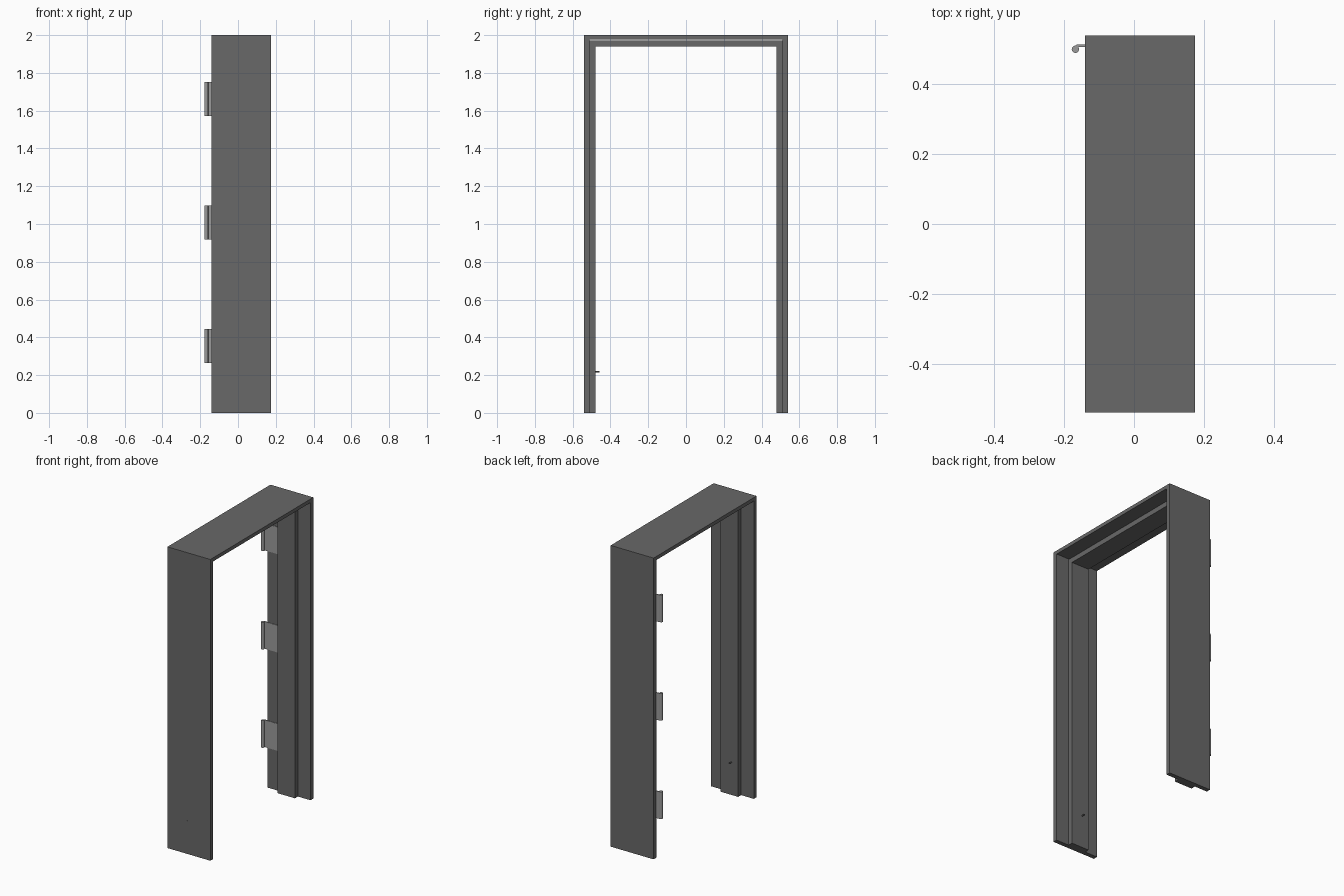
import bpy
import bmesh
import math
from mathutils import Matrix, Vector

cube = bpy.data.objects.get("Cube")
if cube:
    bpy.data.objects.remove(cube, do_unlink=True)


def make_material(name, level):
    mat = bpy.data.materials.new(name)
    mat.use_nodes = True
    colour = (level, level, level, 1)
    mat.diffuse_color = colour
    mat.node_tree.nodes["Principled BSDF"].inputs["Base Color"].default_value = colour
    return mat


frame_grey = make_material("dark grey frame", 0.14)
hinge_grey = make_material("light grey steel", 0.33)


def finish(name, bm, mat):
    mesh = bpy.data.meshes.new(name)
    bm.to_mesh(mesh)
    bm.free()
    mesh.materials.append(mat)
    obj = bpy.data.objects.new(name, mesh)
    bpy.context.collection.objects.link(obj)
    return obj


def box(name, x, y, z, mat):
    """Box spanning the given (low, high) ranges."""
    bm = bmesh.new()
    size = [abs(b - a) for a, b in (x, y, z)]
    mid = Vector([(a + b) / 2 for a, b in (x, y, z)])
    bmesh.ops.create_cube(bm, size=1, matrix=Matrix.Translation(mid) @ Matrix.Diagonal(size + [1]))
    return finish(name, bm, mat)


def rod(name, start, end, radius, mat):
    """Round bar between two points."""
    start, end = Vector(start), Vector(end)
    axis = end - start
    turn = Vector((0, 0, 1)).rotation_difference(axis).to_matrix().to_4x4()
    bm = bmesh.new()
    bmesh.ops.create_cone(bm, cap_ends=True, segments=20, radius1=radius, radius2=radius,
                          depth=axis.length, matrix=Matrix.Translation((start + end) / 2) @ turn)
    for face in bm.faces:
        face.smooth = len(face.verts) == 4
    for edge in bm.edges:
        edge.smooth = edge.calc_face_angle(0) < math.radians(40)
    return finish(name, bm, mat)


# Shared dimensions
depth = (-0.14, 0.175)
stop_depth = (-0.047, 0.082)
outer, rabbet, opening = 0.54, 0.511, 0.48
head_bottom, stop_top, stop_bottom = 1.976, 1.972, 1.939

# Side jambs, each with a raised stop along the middle
for side, sign in (("front", -1), ("back", 1)):
    box(side + "_jamb", depth, (sign * rabbet, sign * outer), (0, head_bottom), frame_grey)
    box(side + "_stop", stop_depth, (sign * opening, sign * rabbet), (0, stop_bottom), frame_grey)

# Head across the top, with its stop just below
box("head", depth, (-outer, outer), (head_bottom, 2), frame_grey)
box("head_stop", stop_depth, (-rabbet, rabbet), (stop_bottom, stop_top), frame_grey)

# Hinges on the back jamb
for place, z in (("lower", 0.355), ("middle", 1.008), ("upper", 1.661)):
    span = (z - 0.09, z + 0.09)
    box(place + "_hinge_leaf", (-0.165, stop_depth[0]), (0.508, 0.514), span, hinge_grey)
    rod(place + "_hinge_knuckle", (-0.168, 0.501, span[0]), (-0.168, 0.501, span[1]), 0.0105, hinge_grey)

# Small pin through the front jamb
rod("latch_pin", (0.003, -outer - 0.001, 0.217), (0.003, -0.458, 0.217), 0.004, frame_grey)
